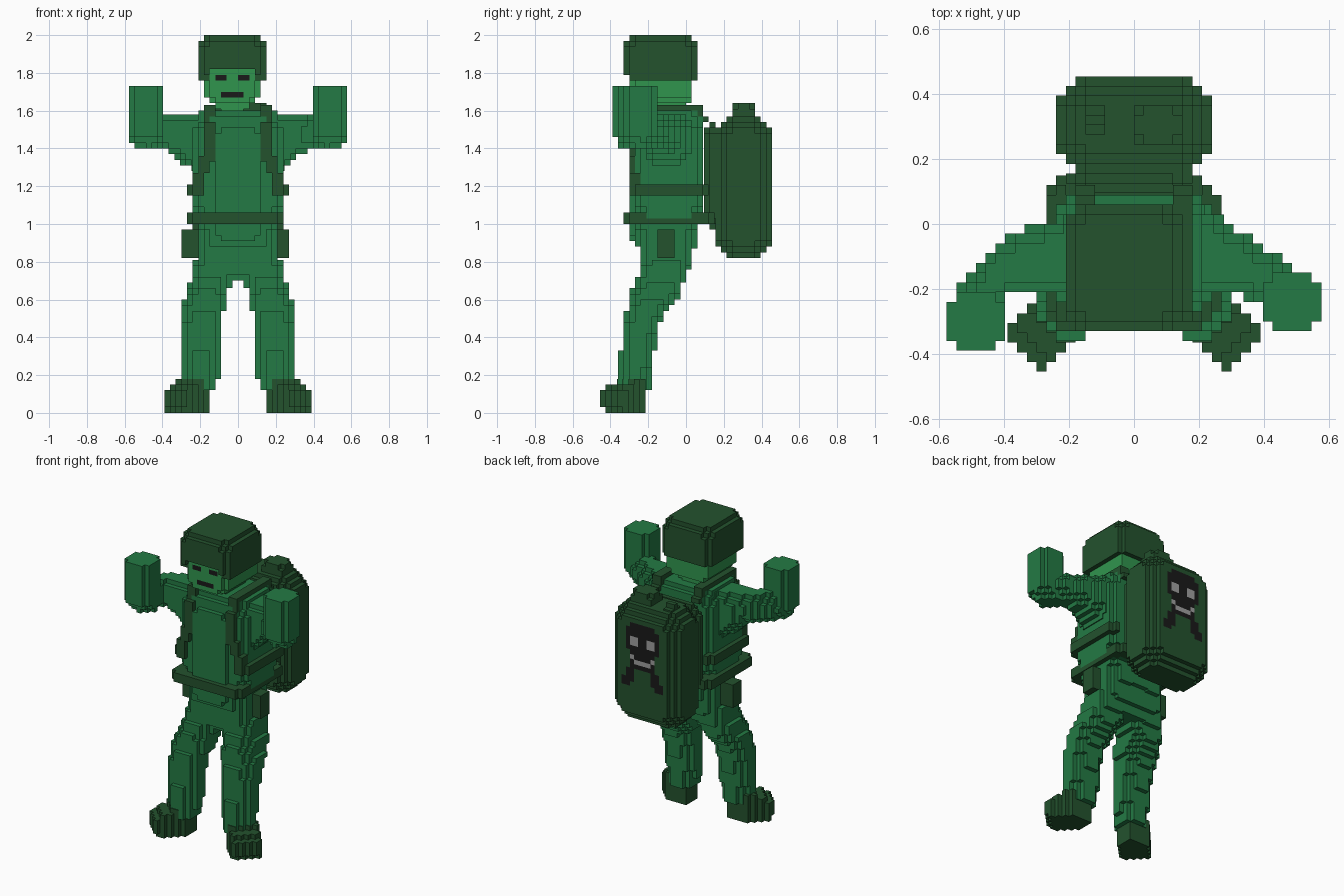
import bpy, bmesh, math

cube = bpy.data.objects.get("Cube")
if cube:
    bpy.data.objects.remove(cube, do_unlink=True)

V = 0.03  # block size
PALETTE = [("uniform_green", (0.017, 0.195, 0.058)), ("gear_dark_green", (0.017, 0.085, 0.027)),
           ("face_light_green", (0.030, 0.300, 0.076)), ("black", (0.010, 0.010, 0.010)),
           ("grey", (0.35, 0.35, 0.35))]
GREEN, DARK, LIGHT, BLACK, GREY = range(5)
MATS = []
for mname, rgb in PALETTE:
    m = bpy.data.materials.new(mname)
    m.use_nodes = True
    m.diffuse_color = (*rgb, 1)
    bsdf = next(n for n in m.node_tree.nodes if n.type == 'BSDF_PRINCIPLED')
    bsdf.inputs["Base Color"].default_value = (*rgb, 1)
    bsdf.inputs["Roughness"].default_value = 0.9
    MATS.append(m)

# face direction and its corners, counter-clockwise from outside
SIDES = [((1, 0, 0), ((1, 0, 0), (1, 1, 0), (1, 1, 1), (1, 0, 1))),
         ((-1, 0, 0), ((0, 0, 0), (0, 0, 1), (0, 1, 1), (0, 1, 0))),
         ((0, 1, 0), ((0, 1, 0), (0, 1, 1), (1, 1, 1), (1, 1, 0))),
         ((0, -1, 0), ((0, 0, 0), (1, 0, 0), (1, 0, 1), (0, 0, 1))),
         ((0, 0, 1), ((0, 0, 1), (1, 0, 1), (1, 1, 1), (0, 1, 1))),
         ((0, 0, -1), ((0, 0, 0), (0, 1, 0), (1, 1, 0), (1, 0, 0)))]


def part(name, lo, hi, rule, side=1):
    """Fill a block grid by rule(x, y, z) -> colour or None, and mesh its skin."""
    n = [round((b - a) / V) for a, b in zip(lo, hi)]
    cells = {}
    for i in range(n[0]):
        for j in range(n[1]):
            for k in range(n[2]):
                c = rule(*(a + (q + 0.5) * V for a, q in zip(lo, (i, j, k))))
                if c is not None:
                    cells[i, j, k] = c
    used = sorted(set(cells.values()))
    bm = bmesh.new()
    verts = {}

    def vert(p):
        if p not in verts:
            x, y, z = (a + q * V for a, q in zip(lo, p))
            verts[p] = bm.verts.new((side * x, y, z))
        return verts[p]

    for (i, j, k), c in cells.items():
        for d, corners in SIDES:
            if (i + d[0], j + d[1], k + d[2]) not in cells:
                f = bm.faces.new([vert((i + a, j + b, k + e)) for a, b, e in corners[::side]])
                f.material_index = used.index(c)
    bmesh.ops.dissolve_limit(bm, angle_limit=0.01, verts=bm.verts[:], edges=bm.edges[:],
                             delimit={'MATERIAL'})
    me = bpy.data.meshes.new(name)
    bm.to_mesh(me)
    bm.free()
    for c in used:
        me.materials.append(MATS[c])
    ob = bpy.data.objects.new(name, me)
    bpy.context.collection.objects.link(ob)
    return ob


def in_box(p, lo, hi, c):
    """Chamfered box test."""
    d = [min(q - a, b - q) for q, a, b in zip(p, lo, hi)]
    return min(d) > 0 and sum(max(0, c - e) for e in d) <= c + 1e-4


def in_loft(t, u, w, table, c, grow=0.0):
    """Test against a chamfered rectangle that changes along t; rows are t, u0, u1, w0, w1."""
    if not table[0][0] - grow <= t <= table[-1][0] + grow:
        return False
    t = min(max(t, table[0][0]), table[-1][0])
    for a, b in zip(table, table[1:]):
        if t <= b[0]:
            f = (t - a[0]) / (b[0] - a[0])
            r = [p + (q - p) * f for p, q in zip(a, b)]
            return in_box((u, w), (r[1] - grow, r[3] - grow), (r[2] + grow, r[4] + grow), c)


# head with eyes and mouth
def head(x, y, z):
    a = abs(x + 0.03)
    if z < 1.64:
        return LIGHT if a < (0.09 if z > 1.61 else 0.06) and -0.20 < y < 0 else None
    width = 0.12 if z > 1.76 or z < 1.67 else 0.15
    if a > width or not -0.30 < y < 0.03 or (a > width - V and y < -0.27 and z < 1.76):
        return None
    if y < -0.27 and ((1.76 < z < 1.79 and 0.03 < a < 0.09) or (1.67 < z < 1.70 and a < 0.06)):
        return BLACK
    return LIGHT


part("head", (-0.21, -0.33, 1.58), (0.15, 0.06, 1.82), head)


# helmet, open over the face
def helmet(x, y, z):
    if not in_box((x, y, z), (-0.21, -0.33, 1.5), (0.15, 0.06, 2.0), 0.06):
        return None
    a = abs(x + 0.03)
    low = 1.79 if y < -0.30 else 1.73 if -0.06 < y < 0.03 and a < 0.15 else 1.76
    if a < 0.12 and y < -0.2:
        low = 1.82
    return DARK if z > low else None


part("helmet", (-0.21, -0.33, 1.73), (0.15, 0.06, 2.0), helmet)

# torso with belly
TORSO = [(0.96, -0.21, 0.21, -0.27, 0.07), (1.08, -0.24, 0.24, -0.27, 0.09),
         (1.50, -0.24, 0.24, -0.27, 0.09), (1.61, -0.20, 0.20, -0.24, 0.07)]


def torso(x, y, z):
    belly = in_box((x, y, z), (-0.15, -0.30, 0.88), (0.15, 0, 1.55), 0.06)
    return GREEN if belly or in_loft(z, x, y, TORSO, 0.06) else None


part("torso", (-0.30, -0.33, 0.70), (0.30, 0.15, 1.63), torso)


# shoulder straps running down the chest and round the sides
def harness(x, y, z):
    if not in_loft(z, x, y, TORSO, 0.06, V) or torso(x, y, z) is not None:
        return None
    a = abs(x)
    centre = 0.15 + max(0, min(1, (1.38 - z) / 0.2)) * 0.08
    strap = abs(a - centre) < 0.035 and z > 1.15 and (y < -0.2 or z > 1.54)
    band = 1.14 < z < 1.21 and a > 0.2
    return DARK if strap or band else None


part("harness", (-0.30, -0.33, 0.70), (0.30, 0.15, 1.66), harness)

# belt and pelvis
part("belt", (-0.27, -0.33, 1.0), (0.24, 0.15, 1.06),
     lambda x, y, z: DARK if in_box((x, y), (-0.27, -0.33), (0.24, 0.15), 0.06) else None)
PELVIS = [(0.70, -0.12, 0.12, -0.22, -0.02), (0.78, -0.21, 0.21, -0.24, 0.03),
          (1.03, -0.21, 0.21, -0.28, 0.07)]
part("pelvis", (-0.24, -0.30, 0.70), (0.24, 0.12, 1.03),
     lambda x, y, z: GREEN if in_loft(z, x, y, PELVIS, 0.06) else None)

# legs, boots and hip pouches
LEG = [(0.12, 0.12, 0.27, -0.36, -0.18), (0.24, 0.09, 0.30, -0.36, -0.18),
       (0.34, 0.09, 0.30, -0.345, -0.165), (0.48, 0.09, 0.30, -0.33, -0.14),
       (0.62, 0.06, 0.28, -0.30, -0.04), (0.72, 0.02, 0.25, -0.25, 0.0),
       (0.85, 0.0, 0.21, -0.24, 0.04), (0.97, 0.0, 0.21, -0.26, 0.06)]


def leg(x, y, z):
    return GREEN if in_loft(z, x, y, LEG, 0.06) else None


def boot(x, y, z):
    u = ((x - 0.20) - (y + 0.26)) / math.sqrt(2)   # along the foot, toes turned out
    w = ((x - 0.20) + (y + 0.26)) / math.sqrt(2)
    top = 0.18 if u < 0.10 else 0.15 if u < 0.16 else 0.12
    bottom = 0.03 if u > 0.17 else 0
    return DARK if -0.07 < u < 0.20 and abs(w) < 0.085 and bottom < z < top else None


for s, side in ((1, "left"), (-1, "right")):
    part(side + "_leg", (0, -0.36, 0.12), (0.30, 0.09, 0.96), leg, s)
    part(side + "_boot", (0.15, -0.455, 0), (0.39, -0.215, 0.18), boot, s)
    x0 = 0.21 if s > 0 else 0.24
    part(side + "_hip_pouch", (x0 - V, -0.15, 0.82), (x0 + 2 * V, -0.06, 0.97),
         lambda x, y, z: DARK, s)

# raised arms with block hands; rows are x, y0, y1, z0, z1
ARMS = {"left": (1, -0.33, [(0.15, -0.22, 0.07, 1.22, 1.58), (0.24, -0.22, 0.03, 1.28, 1.58),
                            (0.33, -0.22, -0.03, 1.37, 1.58), (0.42, -0.26, -0.09, 1.40, 1.58),
                            (0.54, -0.31, -0.16, 1.40, 1.54)]),
        "right": (-1, -0.39, [(0.15, -0.22, 0.06, 1.22, 1.58), (0.24, -0.22, 0.01, 1.28, 1.58),
                              (0.38, -0.22, -0.03, 1.40, 1.58), (0.45, -0.29, -0.09, 1.40, 1.58),
                              (0.54, -0.37, -0.19, 1.40, 1.54)])}
for side, (s, hy, table) in ARMS.items():
    part(side + "_arm", (0.157, -0.39, 1.22), (0.547, 0.09, 1.58),
         lambda x, y, z: GREEN if in_loft(x, y, z, table, 0.06) else None, s)
    hand = [(1.39, 0.40, 0.53, hy + 0.06, hy + 0.18), (1.47, 0.395, 0.58, hy, hy + 0.18),
            (1.74, 0.395, 0.58, hy, hy + 0.18)]
    part(side + "_hand", (0.397, hy, 1.40), (0.577, hy + 0.18, 1.73),
         lambda x, y, z: GREEN if in_loft(z, x, y, hand, 0.06) else None, s)

# backpack with a painted skull and crossed bones on its back
SKULL = ["..BBBBBB..", ".BBBBBBBB.", ".BBBBBBBB.", ".BGGBBGGB.", ".BGGBBGGB.",
         ".BBBBBBBB.", "..BBBBBB..", "..GBBBBG..", "..BGGGGB..", "..BBBBBB..",
         ".BB....BB.", ".BB....BB.", "BBB....BBB", "BB......BB"]


def backpack(x, y, z):
    if not in_box((x, y, z), (-0.24, 0.155, 0.82), (0.24, 0.455, 1.57), 0.09):
        return None
    col, row = math.floor((0.15 - x) / V), math.floor((1.48 - z) / V)
    if y > 0.425 and 0 <= col < 10 and 0 <= row < len(SKULL):
        return {"B": BLACK, "G": GREY, ".": DARK}[SKULL[row][col]]
    return DARK


part("backpack", (-0.24, 0.155, 0.82), (0.24, 0.455, 1.57), backpack)


def block(name, lo, hi, c=0.06):
    part(name, lo, hi, lambda x, y, z: DARK if in_box((x, y, z), lo, hi, c) else None)


block("backpack_frame", (-0.21, 0.095, 0.97), (0.18, 0.185, 1.54))
block("backpack_lid_knob", (0.0, 0.245, 1.52), (0.15, 0.365, 1.64), 0.03)
block("backpack_knob_tip", (0.06, 0.275, 1.61), (0.12, 0.335, 1.67), 0.03)
block("backpack_small_knob", (-0.15, 0.275, 1.52), (-0.09, 0.365, 1.61), 0.03)
